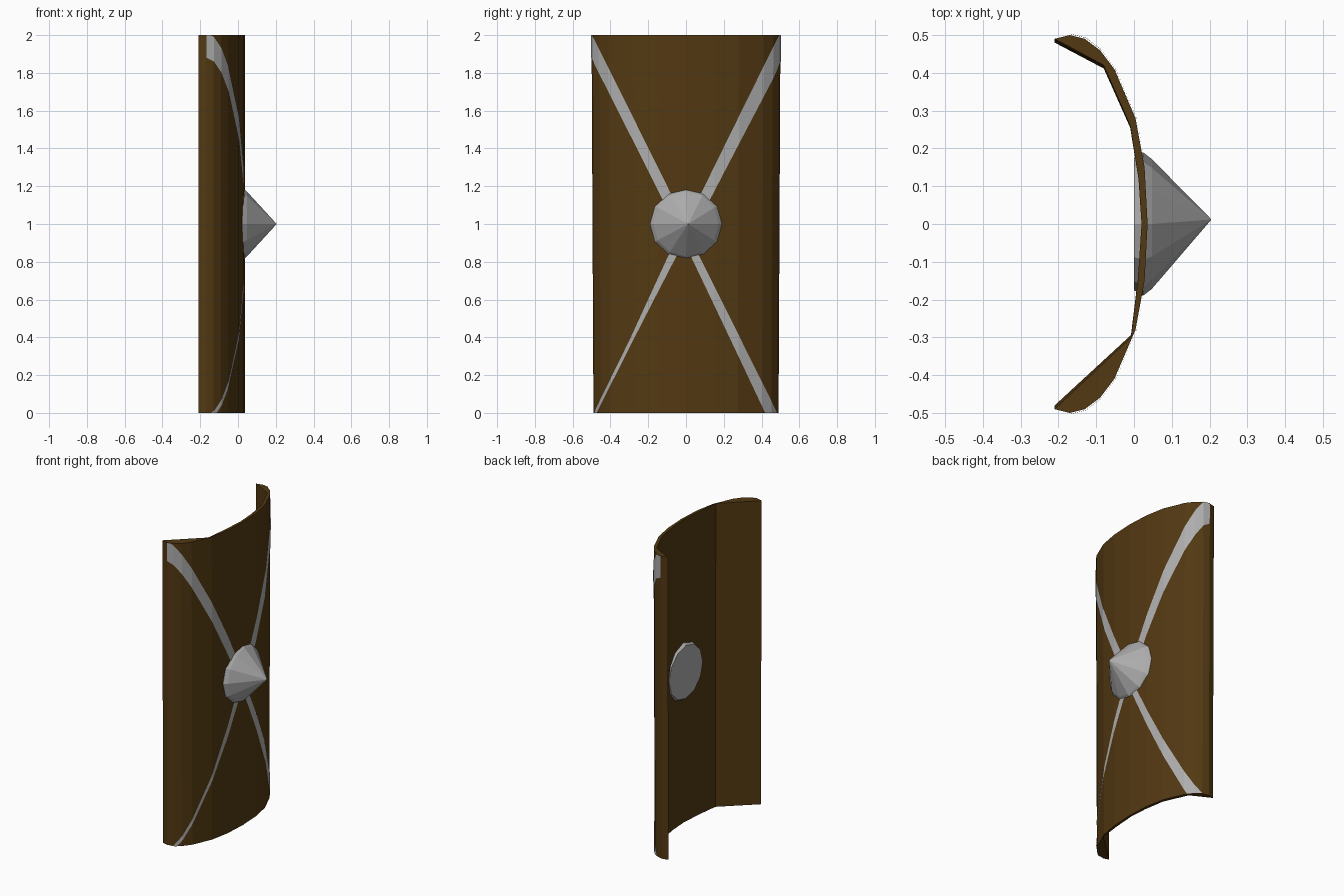
import bpy, bmesh, math

cube = bpy.data.objects.get("Cube")
if cube:
    bpy.data.objects.remove(cube, do_unlink=True)


def material(name, rgb):
    m = bpy.data.materials.new(name)
    m.use_nodes = True
    color = (*rgb, 1)
    m.diffuse_color = color
    m.node_tree.nodes["Principled BSDF"].inputs["Base Color"].default_value = color
    return m


wood = material("dark brown wood", (0.085, 0.04, 0.006))
steel = material("grey steel", (0.42, 0.42, 0.42))


def finish(bm, name, mat):
    bmesh.ops.recalc_face_normals(bm, faces=bm.faces)
    mesh = bpy.data.meshes.new(name)
    bm.to_mesh(mesh)
    bm.free()
    mesh.materials.append(mat)
    ob = bpy.data.objects.new(name, mesh)
    bpy.context.collection.objects.link(ob)
    return ob


def lerp(points, t):
    """Piecewise linear lookup, clamped at both ends."""
    if t <= points[0][0]:
        return points[0][1]
    for (a, va), (b, vb) in zip(points, points[1:]):
        if t <= b:
            return va + (vb - va) * (t - a) / (b - a)
    return points[-1][1]


def taper(z):
    return 0.98 + 0.01 * z


# Curved board: half of the outer section as (y, x), mirrored
half = [(0, 0.036), (0.15, 0.028), (0.28, 0.004), (0.41, -0.052),
        (0.46, -0.09), (0.49, -0.13), (0.5, -0.17)]
outer = [(-y, x) for y, x in reversed(half[1:])] + half
inner = [(0.49, -0.21), (0.42, -0.08), (0.26, -0.01), (0.12, 0.012),
         (0, 0.02), (-0.15, 0.01), (-0.3, -0.008), (-0.49, -0.21)]
section = outer + inner

bm = bmesh.new()
low, high = [[bm.verts.new((x, y * taper(z), z)) for y, x in section] for z in (0, 2)]
bm.faces.new(low)
bm.faces.new(high)
for i in range(len(section)):
    j = (i + 1) % len(section)
    bm.faces.new((low[i], low[j], high[j], high[i]))
finish(bm, "shield_board", wood)


# Metal bands that follow the curved face
def band(name, side, upper, lower):
    start = max(upper[0][0], lower[0][0])
    stop = max(upper[-1][0], lower[-1][0])
    stations = {y for y, _ in half + upper + lower if start <= y <= stop}
    bm = bmesh.new()
    rows = []
    for y in sorted(stations):
        x = lerp(half, y) + 0.003
        rows.append([bm.verts.new((x, side * y * taper(z) * 1.006, z))
                     for z in (lerp(lower, y), lerp(upper, y))])
    for a, b in zip(rows, rows[1:]):
        bm.faces.new((a[0], b[0], b[1], a[1]))
    finish(bm, name, steel)


band("upper_left_band", 1, [(0.05, 1.1), (0.49, 2), (0.5, 2)],
     [(0.05, 0.98), (0.46, 1.77), (0.5, 1.86)])
band("upper_right_band", -1, [(0.05, 1.1), (0.495, 2), (0.5, 2)],
     [(0.05, 0.98), (0.46, 1.8), (0.5, 1.88)])
band("lower_left_band", 1, [(0.03, 0.91), (0.49, 0)],
     [(0.03, 0.82), (0.425, 0)])
band("lower_right_band", -1, [(0.03, 0.97), (0.3, 0.39), (0.495, 0)],
     [(0.03, 0.87), (0.28, 0.39), (0.48, 0)])

# Pointed boss in the middle, going through the board
sides = 12
bm = bmesh.new()
rings = []
for x, r in [(0, 0.175), (0.024, 0.19), (0.047, 0.172)]:
    rings.append([bm.verts.new((x, r * math.cos(a), 1 + r * math.sin(a)))
                  for a in (math.tau * i / sides for i in range(sides))])
tip = bm.verts.new((0.205, 0.012, 1))
bm.faces.new(rings[0])
for i in range(sides):
    j = (i + 1) % sides
    for a, b in zip(rings, rings[1:]):
        bm.faces.new((a[i], a[j], b[j], b[i]))
    bm.faces.new((rings[-1][i], rings[-1][j], tip))
finish(bm, "boss", steel)
